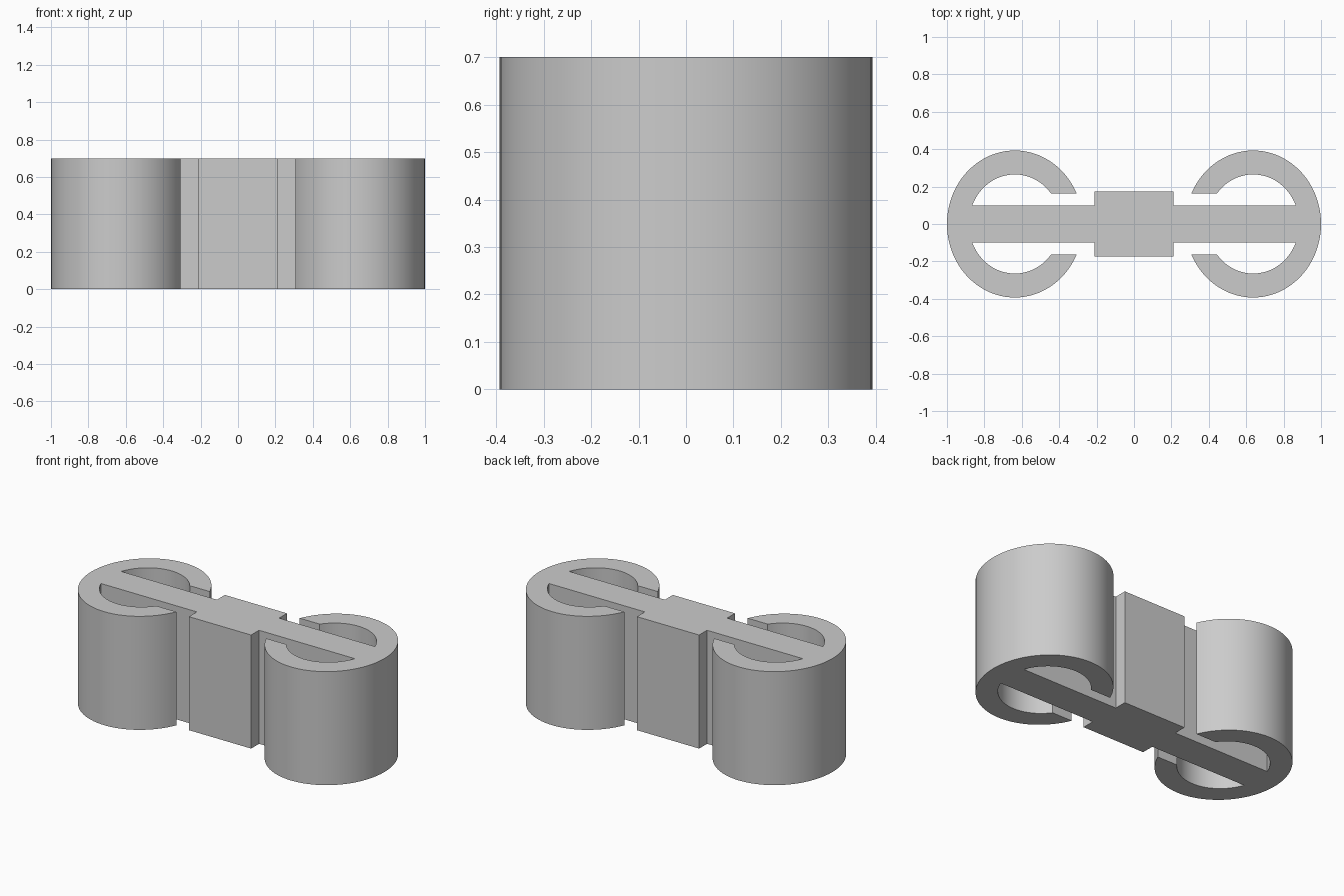
import bpy
import bmesh
from math import sin, cos, asin, pi, radians

cube = bpy.data.objects.get("Cube")
if cube:
    bpy.data.objects.remove(cube, do_unlink=True)

HEIGHT = 0.7
RING_X = 0.637            # centre of each oval ring
OUTER = (0.363, 0.393)    # radii of the ring's outside
INNER = (0.246, 0.265)    # radii of the ring's inside
GAP = 0.163               # half width of the ring opening
BAR = 0.098               # half thickness of the web
BLOCK = (0.212, 0.175)    # half size of the centre block


def arc(radii, start, end, steps):
    """Points along an oval arc around the ring centre."""
    angles = [start + (end - start) * i / steps for i in range(steps + 1)]
    return [(RING_X + radii[0] * cos(a), radii[1] * sin(a)) for a in angles]


# One quarter of the outline: outer arc, lip, inner arc, web, block
quarter = arc(OUTER, 0, pi - asin(GAP / OUTER[1]), 36)
quarter += arc(INNER, pi - asin(GAP / INNER[1]), asin(BAR / INNER[1]), 24)
quarter += [(BLOCK[0], BAR), BLOCK]

# Mirror the quarter left to right, then front to back
half = quarter + [(-x, y) for x, y in reversed(quarter)]
outline = half + [(x, -y) for x, y in reversed(half[1:-1])]

# Extrude the outline upwards
bm = bmesh.new()
base = bm.faces.new([bm.verts.new((x, y, 0)) for x, y in outline])
top = bmesh.ops.extrude_face_region(bm, geom=[base], use_keep_orig=True)
bmesh.ops.translate(bm, vec=(0, 0, HEIGHT),
                    verts=[v for v in top["geom"] if isinstance(v, bmesh.types.BMVert)])
bmesh.ops.recalc_face_normals(bm, faces=bm.faces)
mesh = bpy.data.meshes.new("clip_profile")
bm.to_mesh(mesh)
bm.free()

clip = bpy.data.objects.new("double_ring_clip", mesh)
bpy.context.collection.objects.link(clip)

# Plain grey material
grey = bpy.data.materials.new("plain_grey")
grey.use_nodes = True
colour = (0.6, 0.6, 0.6, 1)
grey.diffuse_color = colour
grey.node_tree.nodes["Principled BSDF"].inputs["Base Color"].default_value = colour
mesh.materials.append(grey)

# Smooth curved walls, sharp corners
bpy.ops.object.select_all(action="DESELECT")
clip.select_set(True)
bpy.context.view_layer.objects.active = clip
bpy.ops.object.shade_smooth_by_angle(angle=radians(30))
